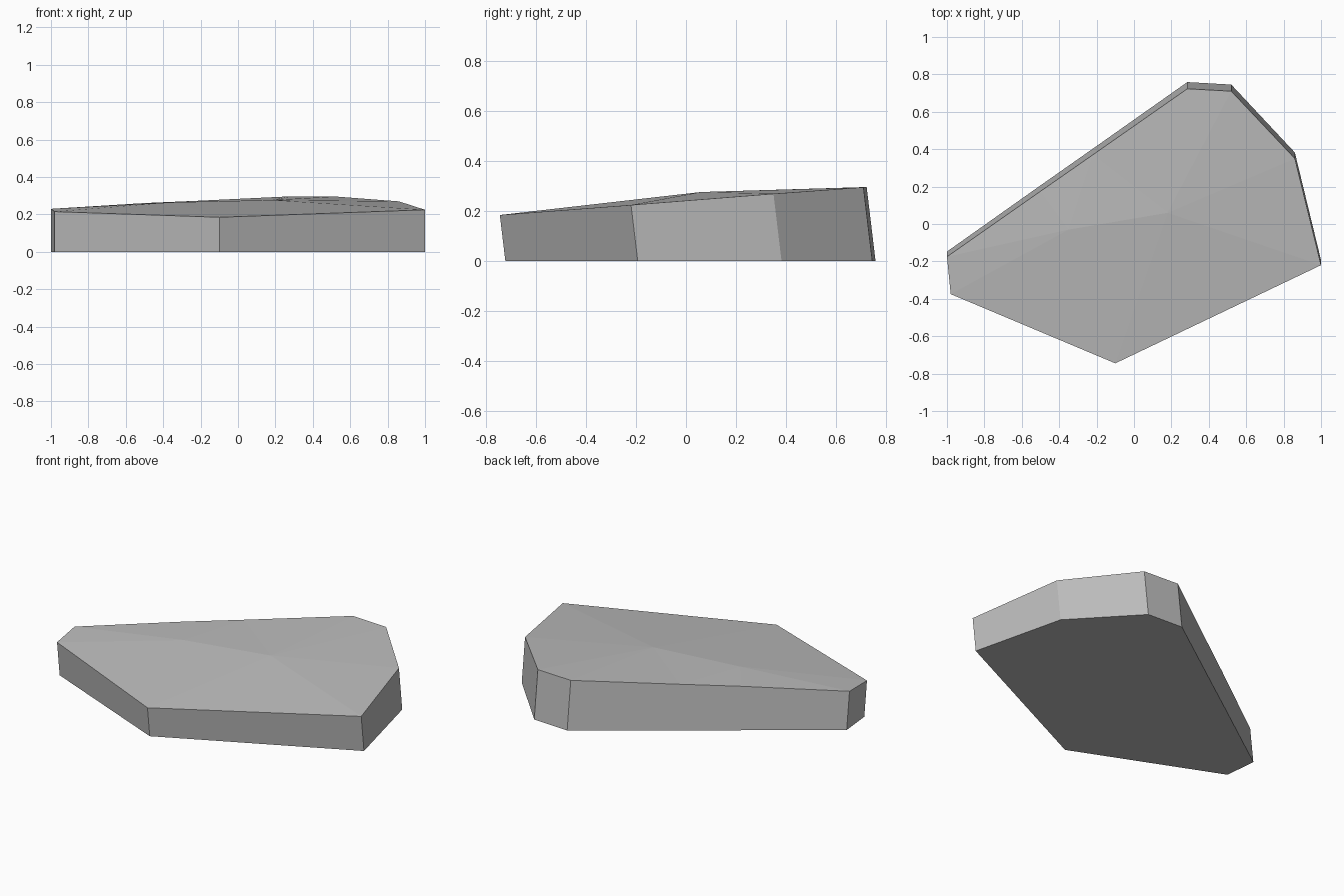
import bpy
import bmesh

cube = bpy.data.objects.get("Cube")
if cube:
    bpy.data.objects.remove(cube, do_unlink=True)

# Stone colour
stone = bpy.data.materials.new("grey stone")
stone.use_nodes = True
grey = (0.5, 0.5, 0.5, 1)
stone.diffuse_color = grey
stone.node_tree.nodes["Principled BSDF"].inputs["Base Color"].default_value = grey

# Upper rim, counter-clockwise from the left end
rim = [(-1, -0.175, 0.23), (-0.98, -0.375, 0.215), (-0.1, -0.745, 0.185),
       (1, -0.22, 0.225), (0.86, 0.35, 0.27), (0.52, 0.71, 0.296),
       (0.285, 0.723, 0.297), (-0.22, 0.37, 0.273), (-0.5, 0.175, 0.261)]
LEAN = 0.12  # sides lean forward as they rise

bm = bmesh.new()
top = [bm.verts.new(p) for p in rim]
base = [bm.verts.new((x, y + LEAN * z, 0)) for x, y, z in rim]
peak = bm.verts.new((0.18, 0.06, 0.277))
ridge = bm.verts.new((-0.35, -0.03, 0.265))

# Sides and underside
for i in range(len(rim)):
    j = (i + 1) % len(rim)
    bm.faces.new((top[j], top[i], base[i], base[j]))
bm.faces.new(base[::-1])

# Faceted top: a fan around the peak and one around the ridge
for i in range(2, 7):
    bm.faces.new((top[i], top[i + 1], peak))
for i in (7, 8, 0, 1):
    bm.faces.new((top[i], top[(i + 1) % len(rim)], ridge))
bm.faces.new((top[2], peak, ridge))
bm.faces.new((top[7], ridge, peak))
bmesh.ops.recalc_face_normals(bm, faces=bm.faces)

mesh = bpy.data.meshes.new("stone_slab")
bm.to_mesh(mesh)
bm.free()
mesh.materials.append(stone)
slab = bpy.data.objects.new("stone_slab", mesh)
bpy.context.collection.objects.link(slab)
